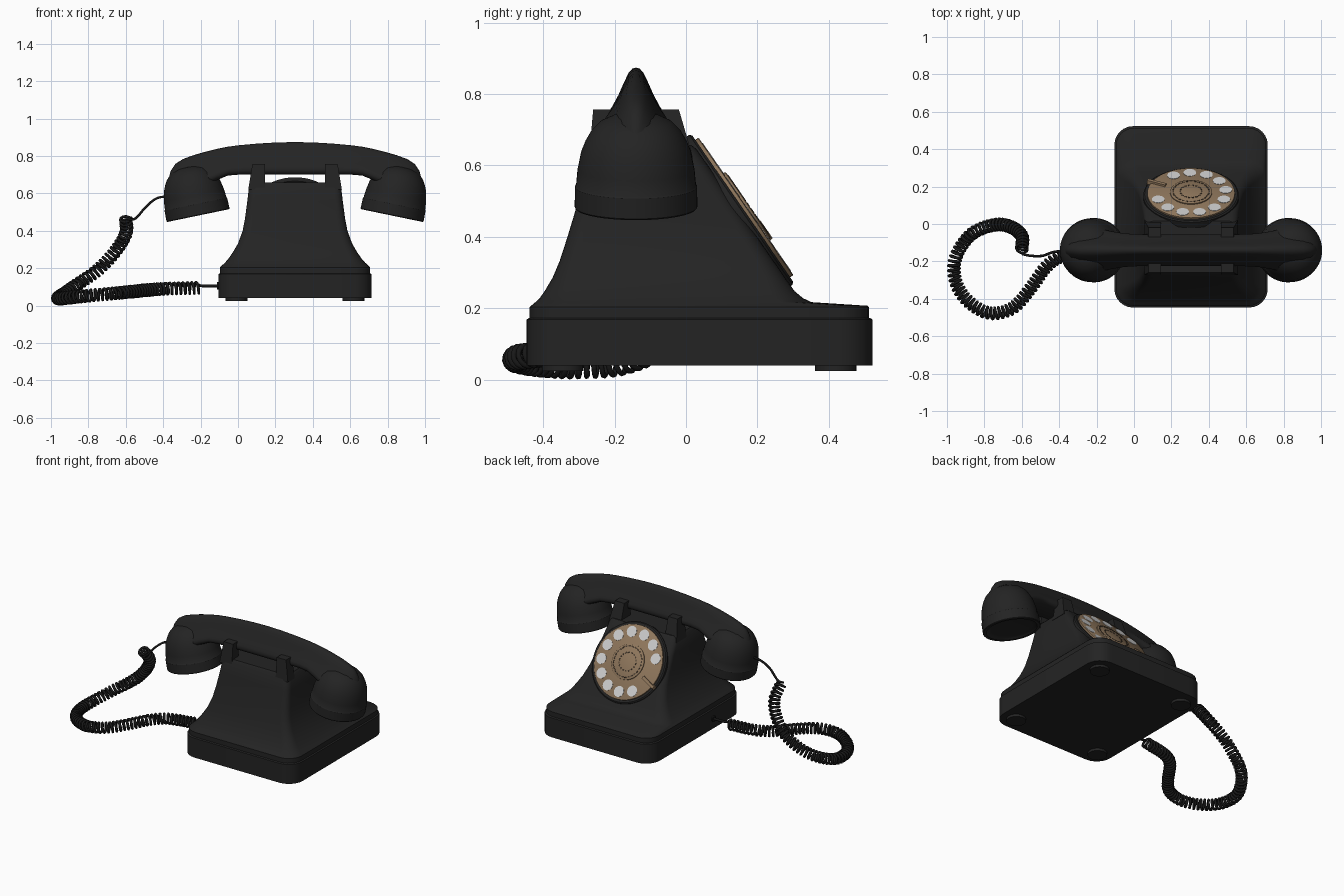
import bpy, bmesh, math
from mathutils import Vector, Matrix

if "Cube" in bpy.data.objects:
    bpy.data.objects.remove(bpy.data.objects["Cube"])

CX, CY = 0.305, -0.14   # body centre in x, handset centre in y


def mat(name, c):
    m = bpy.data.materials.new(name)
    m.diffuse_color = (*c, 1)
    m.use_nodes = True
    m.node_tree.nodes["Principled BSDF"].inputs["Base Color"].default_value = m.diffuse_color
    return m


BLACK = mat("black_plastic", (0.017, 0.017, 0.017))
CORD = mat("cord_black", (0.009, 0.009, 0.009))
BRASS = mat("brass_brown", (0.27, 0.18, 0.105))
DARK = mat("dark_brown", (0.06, 0.042, 0.027))
PALE = mat("pale_grey", (0.6, 0.6, 0.6))


def loft(name, rings, material, M=Matrix(), angle=35):
    """Skin a list of equal-length point rings, capped at both ends."""
    bm = bmesh.new()
    vs = [[bm.verts.new(M @ Vector(p)) for p in r] for r in rings]
    for a, b in zip(vs, vs[1:]):
        for i in range(len(a)):
            j = (i + 1) % len(a)
            bm.faces.new((a[i], a[j], b[j], b[i]))
    bm.faces.new(vs[0])
    bm.faces.new(vs[-1])
    bmesh.ops.recalc_face_normals(bm, faces=bm.faces)
    me = bpy.data.meshes.new(name)
    bm.to_mesh(me)
    bm.free()
    me.materials.append(material)
    ob = bpy.data.objects.new(name, me)
    bpy.context.collection.objects.link(ob)
    bpy.ops.object.select_all(action='DESELECT')
    ob.select_set(True)
    bpy.context.view_layer.objects.active = ob
    bpy.ops.object.shade_smooth_by_angle(angle=math.radians(angle))
    return ob


def revolve(name, profile, material, M=Matrix(), n=48):
    ring = [2 * math.pi * i / n for i in range(n)]
    return loft(name, [[(r * math.cos(a), r * math.sin(a), h) for a in ring]
                       for r, h in profile], material, M)


def rrect(z, hw, y0, y1, r, n=6):
    pts = []
    for k, (sx, y) in enumerate(((1, y1 - r), (-1, y1 - r), (-1, y0 + r), (1, y0 + r))):
        for i in range(n + 1):
            a = math.pi / 2 * (k + i / n)
            pts.append((CX + sx * (hw - r) + r * math.cos(a), y + r * math.sin(a), z))
    return pts


def rect(x0, x1, y0, y1, z):
    return [(x0, y0, z), (x1, y0, z), (x1, y1, z), (x0, y1, z)]


# base tray and sloping housing
loft("base", [rrect(0.04, 0.41, -0.447, 0.523, 0.1), rrect(0.168, 0.41, -0.447, 0.523, 0.1),
              rrect(0.172, 0.404, -0.441, 0.517, 0.096)], BLACK)
loft("housing", [rrect(*l) for l in (
    (0.165, 0.402, -0.438, 0.513, 0.095), (0.203, 0.402, -0.438, 0.513, 0.095),
    (0.207, 0.398, -0.434, 0.508, 0.092), (0.217, 0.388, -0.422, 0.352, 0.085),
    (0.228, 0.376, -0.41, 0.328, 0.08), (0.248, 0.358, -0.396, 0.304, 0.07),
    (0.285, 0.332, -0.374, 0.278, 0.06), (0.332, 0.305, -0.354, 0.246, 0.052),
    (0.40, 0.28, -0.332, 0.199, 0.046), (0.463, 0.268, -0.313, 0.156, 0.043),
    (0.56, 0.255, -0.286, 0.089, 0.04), (0.645, 0.245, -0.268, 0.03, 0.038),
    (0.657, 0.235, -0.258, 0.015, 0.03))], BLACK)

for i, (x, y) in enumerate(((-0.008, 0.42), (0.617, 0.42), (-0.008, -0.345), (0.617, -0.345))):
    revolve(f"foot_{i}", [(0.058, 0.024), (0.058, 0.045)], BLACK, Matrix.Translation((x, y, 0)), 24)

# cradle prongs, a front and rear one on each side
for s in (-1, 1):
    for tag, o, t, i in (("front", -0.272, -0.26, -0.2), ("rear", 0.02, -0.02, -0.085)):
        rings = []
        for z, e, y in ((0.62, 0.25, o), (0.757, 0.228, t)):
            x0, x1 = sorted((CX + s * 0.16, CX + s * e))
            rings.append(rect(x0, x1, min(y, i), max(y, i), z))
        loft(f"prong_{tag}_{s}", rings, BLACK)

# dial on the sloping face
v, n = Vector((0, -0.568, 0.823)), Vector((0, 0.823, 0.568))
D = Matrix(((-1, 0, 0, CX), (0, v.y, n.y, 0.149), (0, v.z, n.z, 0.4725), (0, 0, 0, 1)))
revolve("dial_housing", [(0.255, -0.03), (0.255, 0.006), (0.248, 0.012)], BLACK, D, 64)
revolve("finger_wheel", [(0.234, 0.01), (0.234, 0.021), (0.231, 0.023)], BRASS, D, 64)
revolve("dial_centre", [(0.112, 0.02), (0.112, 0.029), (0.109, 0.031)], BRASS, D)
for i in range(11):
    a = math.radians(20 + 28 * i)
    T = D @ Matrix.Translation((0.187 * math.cos(a), 0.187 * math.sin(a), 0))
    revolve(f"finger_hole_{i}", [(0.034, 0.02), (0.034, 0.0245)], PALE, T, 20)
for k, (r, cnt, l) in enumerate(((0.096, 28, 0.007), (0.058, 18, 0.006))):
    for i in range(cnt):
        T = D @ Matrix.Rotation(2 * math.pi * i / cnt, 4, 'Z')
        loft(f"dial_tick_{k}_{i}", [rect(r - 0.004, r + 0.004, -l, l, z) for z in (0.03, 0.0325)], DARK, T)
loft("finger_stop", [rect(0.15, 0.255, -0.013, 0.013, 0.01), rect(0.15, 0.255, -0.009, 0.009, 0.034)],
     BRASS, D @ Matrix.Rotation(math.radians(-25), 4, 'Z'))

# handset handle: teardrop section swept across x
half = [(0, 1), (0.12, 0.985), (0.24, 0.92), (0.4, 0.76), (0.58, 0.56), (0.78, 0.38),
        (0.95, 0.25), (1, 0.15), (0.93, 0.05), (0.75, 0)]
section = half + [(-a, b) for a, b in reversed(half) if a]
side = [(0.1, 0.872, 0.70, 0.085), (0.2, 0.866, 0.70, 0.085), (0.3, 0.857, 0.70, 0.086),
        (0.36, 0.849, 0.695, 0.09), (0.42, 0.837, 0.67, 0.1), (0.48, 0.822, 0.64, 0.112),
        (0.54, 0.805, 0.62, 0.118), (0.6, 0.783, 0.61, 0.11), (0.64, 0.757, 0.6, 0.09),
        (0.665, 0.72, 0.59, 0.065), (0.68, 0.66, 0.58, 0.035)]
stations = [(-d, *q) for d, *q in reversed(side)] + [(0, 0.874, 0.70, 0.085)] + side
loft("handset_handle", [[(CX + d, CY + a * w, zb + b * (zt - zb)) for a, b in section]
                        for d, zt, zb, w in stations], BLACK, angle=45)

# ear and mouth cups
cup = [(0.12, 0.012), (0.14, 0.01), (0.152, 0), (0.169, 0), (0.172, 0.004), (0.171, 0.062), (0.168, 0.066),
       (0.164, 0.11), (0.154, 0.16), (0.142, 0.19), (0.125, 0.22), (0.1, 0.245), (0.065, 0.262), (0.02, 0.27)]
for name, s in (("ear_cup", -1), ("mouth_cup", 1)):
    revolve(name, cup, BLACK, Matrix.Translation((CX + s * 0.518, CY, 0.481))
            @ Matrix.Rotation(s * math.radians(11.7), 4, 'Y'), 56)


# cords
def smooth_path(pts, k=24):
    P = [Vector(p) for p in pts]
    P = [2 * P[0] - P[1]] + P + [2 * P[-1] - P[-2]]
    out = []
    for a, b, c, d in zip(P, P[1:], P[2:], P[3:]):
        for i in range(k):
            t = i / k
            out.append(0.5 * (2 * b + (c - a) * t + (2 * a - 5 * b + 4 * c - d) * t * t
                              + (3 * b - a - 3 * c + d) * t ** 3))
    return out + [P[-2]]


def tube(name, pts, r, material):
    cu = bpy.data.curves.new(name, 'CURVE')
    cu.dimensions, cu.bevel_depth, cu.bevel_resolution = '3D', r, 1
    cu.use_fill_caps = True
    sp = cu.splines.new('POLY')
    sp.points.add(len(pts) - 1)
    for p, q in zip(sp.points, pts):
        p.co = (*q, 1)
    cu.materials.append(material)
    bpy.context.collection.objects.link(bpy.data.objects.new(name, cu))


route = [(-0.6, -0.135, 0.47), (-0.6, -0.065, 0.385), (-0.66, -0.015, 0.285), (-0.75, -0.005, 0.19),
         (-0.87, -0.055, 0.105), (-0.95, -0.17, 0.05), (-0.958, -0.29, 0.038), (-0.9, -0.4, 0.042),
         (-0.78, -0.475, 0.055), (-0.65, -0.45, 0.066), (-0.55, -0.34, 0.076), (-0.47, -0.23, 0.084),
         (-0.38, -0.17, 0.09), (-0.21, -0.14, 0.095)]
path = smooth_path(route)
PITCH, STEPS, R = 0.024, 12, 0.03
helix, phase = [], 0.0
normal = Vector((1, 0, 0))
for p, q in zip(path, path[1:]):
    t = (q - p).normalized()
    normal = (normal - t * normal.dot(t)).normalized()
    bi = t.cross(normal)
    turn = (q - p).length / PITCH * 2 * math.pi
    m = max(1, round(turn / (2 * math.pi) * STEPS))
    for i in range(m):
        a = phase + turn * i / m
        helix.append(p.lerp(q, i / m) + R * (math.cos(a) * normal + math.sin(a) * bi))
    phase += turn
tube("coiled_cord", helix, 0.008, CORD)
tube("handset_lead", smooth_path([(-0.35, CY, 0.585), (-0.43, -0.15, 0.575), (-0.49, -0.17, 0.53),
                                  (-0.55, -0.17, 0.465), (-0.6, -0.16, 0.465)], 8), 0.007, CORD)
tube("base_lead", smooth_path([(-0.22, -0.16, 0.115), (-0.19, -0.14, 0.105), (-0.09, -0.135, 0.105)], 6), 0.008, CORD)
revolve("cord_socket", [(0.02, 0), (0.02, 0.012)], CORD,
        Matrix.Translation((-0.1, -0.135, 0.105)) @ Matrix.Rotation(-math.pi / 2, 4, 'Y'), 16)
